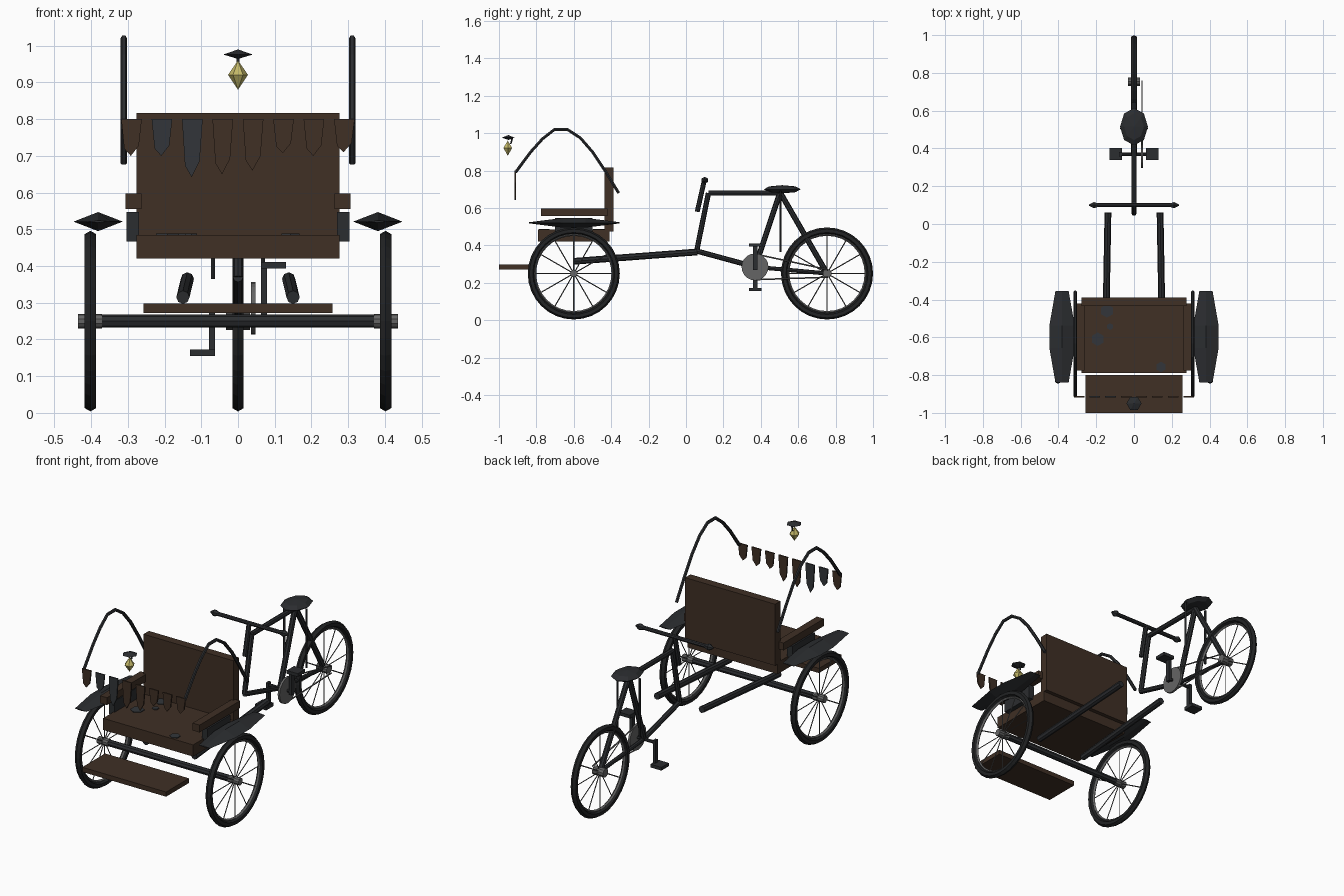
import bpy, bmesh, math
from mathutils import Vector, Matrix

if "Cube" in bpy.data.objects:
    bpy.data.objects.remove(bpy.data.objects["Cube"])


def material(name, rgb):
    m = bpy.data.materials.new(name)
    m.diffuse_color = (*rgb, 1)
    m.use_nodes = True
    m.node_tree.nodes["Principled BSDF"].inputs["Base Color"].default_value = m.diffuse_color
    return m


WOOD = material("dark_wood", (0.050, 0.029, 0.018))
FRAME = material("dark_metal", (0.024, 0.026, 0.029))
TYRE = material("black_rubber", (0.016, 0.017, 0.018))
STEEL = material("grey_steel", (0.13, 0.13, 0.13))
GLOW = material("pale_yellow_glass", (0.55, 0.48, 0.14))
SLATE = material("slate_cloth", (0.032, 0.036, 0.041))


def finish(name, bm, mat):
    bmesh.ops.recalc_face_normals(bm, faces=bm.faces[:])
    me = bpy.data.meshes.new(name)
    bm.to_mesh(me)
    bm.free()
    me.materials.append(mat)
    ob = bpy.data.objects.new(name, me)
    bpy.context.collection.objects.link(ob)
    return ob


def box(name, lo, hi, mat):
    lo, hi = Vector(lo), Vector(hi)
    bm = bmesh.new()
    bmesh.ops.create_cube(bm, size=1, matrix=Matrix.Translation((lo + hi) / 2)
                          @ Matrix.Diagonal((*(hi - lo), 1)))
    return finish(name, bm, mat)


def add_tube(bm, a, b, r, sides=8, r2=None):
    a, b = Vector(a), Vector(b)
    d = b - a
    rot = d.to_track_quat('Z', 'Y').to_matrix().to_4x4()
    bmesh.ops.create_cone(bm, cap_ends=True, segments=sides, radius1=r,
                          radius2=r if r2 is None else r2, depth=d.length,
                          matrix=Matrix.Translation((a + b) / 2) @ rot)


def tube(name, a, b, r, mat, sides=8):
    bm = bmesh.new()
    add_tube(bm, a, b, r, sides)
    return finish(name, bm, mat)


def loft(name, rings, mat, closed=False):
    """Skin a list of point rings; cap the ends unless closed."""
    bm = bmesh.new()
    vs = [[bm.verts.new(p) for p in ring] for ring in rings]
    n, k = len(vs), len(vs[0])
    for i in range(n if closed else n - 1):
        a, b = vs[i], vs[(i + 1) % n]
        for j in range(k):
            bm.faces.new((a[j], a[(j + 1) % k], b[(j + 1) % k], b[j]))
    if not closed:
        bm.faces.new(vs[0])
        bm.faces.new(vs[-1])
    return finish(name, bm, mat)


def torus(name, c, major, minor, mat, seg=32, sides=6):
    rings = []
    for i in range(seg):
        t = 2 * math.pi * i / seg
        ring = []
        for j in range(sides):
            u = 2 * math.pi * j / sides
            r = major + minor * math.cos(u)
            ring.append((c[0] + minor * math.sin(u),
                         c[1] + r * math.cos(t), c[2] + r * math.sin(t)))
        rings.append(ring)
    return loft(name, rings, mat, True)


# Wheels: tyre, rim, twelve spokes and hub
def wheel(name, x, y, hub_in, hub_out, hub_r):
    c = Vector((x, y, 0.25))
    torus(name + "_tyre", c, 0.228, 0.018, TYRE)
    torus(name + "_rim", c, 0.208, 0.007, STEEL, 32, 4)
    bm = bmesh.new()
    for i in range(12):
        t = math.pi * i / 6
        d = Vector((0, math.cos(t), math.sin(t)))
        add_tube(bm, c + d * 0.012, c + d * 0.208, 0.003, 4)
    finish(name + "_spokes", bm, STEEL)
    tube(name + "_hub", (hub_in, y, 0.25), (hub_out, y, 0.25), hub_r, STEEL, 10)


for side, s in (("left", -1), ("right", 1)):
    wheel(side + "_front_wheel", s * 0.402, -0.6, s * 0.37, s * 0.436, 0.02)
wheel("rear_wheel", 0, 0.754, -0.033, 0.033, 0.024)
tube("front_axle", (-0.385, -0.6, 0.25), (0.385, -0.6, 0.25), 0.018, FRAME)

# Passenger bench
box("seat", (-0.277, -0.79, 0.42), (0.277, -0.41, 0.485), WOOD)
box("backrest", (-0.277, -0.435, 0.475), (0.277, -0.388, 0.817), WOOD)
box("footboard", (-0.258, -1.0, 0.272), (0.258, -0.8, 0.298), WOOD)

# Dark patches on the seat
for i, (x, y, r) in enumerate([(-0.143, -0.46, 0.036), (-0.192, -0.61, 0.036),
                               (-0.127, -0.543, 0.018), (0.143, -0.757, 0.028)]):
    tube(f"seat_patch_{i + 1}", (x, y, 0.484), (x, y, 0.489), r, SLATE, 6)

# Side parts: armrests, brackets, mudguards, frame rails, canopy hoops
HOOP = [(-0.912, 0.79), (-0.83, 0.90), (-0.767, 0.97), (-0.703, 1.02),
        (-0.634, 1.02), (-0.565, 0.975), (-0.50, 0.90), (-0.43, 0.795), (-0.36, 0.68)]
for side, s in (("left", -1), ("right", 1)):
    xs = sorted((s * 0.263, s * 0.306))
    box(side + "_armrest", (xs[0], -0.775, 0.556), (xs[1], -0.42, 0.597), WOOD)
    xs = sorted((s * 0.27, s * 0.304))
    box(side + "_armrest_bracket", (xs[0], -0.70, 0.467), (xs[1], -0.50, 0.547), FRAME)
    rings = []
    for y, w, h in [(-0.242, 0.035, 0.003), (-0.06, 0.067, 0.026),
                    (0.06, 0.067, 0.026), (0.242, 0.035, 0.003)]:
        cx, cy = s * 0.381, -0.597 + y
        rings.append([(cx + w, cy, 0.521), (cx, cy, 0.521 + h),
                      (cx - w, cy, 0.521), (cx, cy, 0.521 - h)])
    loft(side + "_mudguard", rings, FRAME)
    tube(side + "_frame_rail", (s * 0.138, 0.06, 0.365), (s * 0.15, -0.6, 0.315), 0.018, FRAME)
    rings = []
    for i, (y, z) in enumerate(HOOP):
        p, q = HOOP[max(i - 1, 0)], HOOP[min(i + 1, len(HOOP) - 1)]
        nrm = Vector((0, -(q[1] - p[1]), q[0] - p[0])).normalized()
        rings.append([Vector((s * 0.311, y, z)) + 0.009 *
                      (Vector((math.cos(a), 0, 0)) + nrm * math.sin(a))
                      for a in (k * math.pi / 3 for k in range(6))])
    loft(side + "_canopy_hoop", rings, FRAME)

# Row of hanging pennants
TIPS = [0.70, 0.70, 0.642, 0.65, 0.66, 0.708, 0.70, 0.71]
for i, tip in enumerate(TIPS):
    x, h = -0.29 + i * 0.0828, 0.8 - tip
    outline = [(-0.028, 0), (0.028, 0), (0.02, -0.72 * h), (-0.002, -h), (-0.02, -0.8 * h)]
    rings = [[(x + u, y, 0.8 + v) for u, v in outline] for y in (-0.918, -0.91)]
    loft(f"pennant_{i + 1}", rings, SLATE if i in (1, 2) else WOOD)


# Lantern: faceted glass, cap and hook
def bipyramid(name, c, r, down, up, mat, sides):
    c = Vector(c)
    bm = bmesh.new()
    ring = [bm.verts.new(c + Vector((r * math.cos(a), r * math.sin(a), 0)))
            for a in (2 * math.pi * k / sides for k in range(sides))]
    for dz in (-down, up):
        apex = bm.verts.new(c + Vector((0, 0, dz)))
        for k in range(sides):
            bm.faces.new((ring[k], ring[(k + 1) % sides], apex))
    return finish(name, bm, mat)


bipyramid("lantern_glass", (0, -0.953, 0.921), 0.027, 0.041, 0.039, GLOW, 6)
bipyramid("lantern_cap", (0, -0.95, 0.976), 0.04, 0.012, 0.014, FRAME, 6)
tube("lantern_hook", (0, -0.928, 0.976), (0, -0.937, 0.942), 0.004, FRAME, 6)

# Cycle frame
FRAME_TUBES = [
    ("head_tube", (0.057, 0.37), (0.12, 0.68), 0.014),
    ("stem", (0.06, 0.58), (0.098, 0.748), 0.013),
    ("top_tube", (0.12, 0.68), (0.505, 0.68), 0.014),
    ("down_tube", (0.057, 0.37), (0.37, 0.285), 0.014),
    ("seat_tube", (0.505, 0.69), (0.37, 0.285), 0.015),
    ("seat_stay", (0.505, 0.68), (0.754, 0.25), 0.015),
    ("chain_stay", (0.37, 0.285), (0.754, 0.25), 0.011),
]
for name, a, b, r in FRAME_TUBES:
    tube(name, (0, *a), (0, *b), r, FRAME)

# Handlebar with faceted grips
tube("handlebar", (-0.215, 0.1, 0.748), (0.215, 0.1, 0.748), 0.011, FRAME)
for side, s in (("left", -1), ("right", 1)):
    bm = bmesh.new()
    add_tube(bm, (s * 0.19, 0.1, 0.748), (s * 0.213, 0.1, 0.748), 0.011, 6, 0.019)
    add_tube(bm, (s * 0.213, 0.1, 0.748), (s * 0.238, 0.1, 0.748), 0.019, 6, 0.004)
    finish(side + "_grip", bm, FRAME)
    tube(side + "_saddle_rod", (s * 0.068, 0.505, 0.365), (s * 0.068, 0.505, 0.69), 0.006, FRAME, 6)

# Saddle
bm = bmesh.new()
bmesh.ops.create_uvsphere(bm, u_segments=8, v_segments=4, radius=1,
                          matrix=Matrix.Translation((0, 0.515, 0.7))
                          @ Matrix.Diagonal((0.074, 0.099, 0.022, 1)))
finish("saddle", bm, FRAME)

# Cranks, pedals, chainring and chain
tube("crank_axle", (-0.072, 0.37, 0.283), (0.072, 0.37, 0.283), 0.009, FRAME)
for side, s in (("left", -1), ("right", 1)):
    z_end = 0.283 + s * 0.119
    zs = sorted((0.283 - s * 0.015, z_end + s * 0.008))
    box(side + "_crank", (s * 0.071 - 0.008, 0.358, zs[0]),
        (s * 0.071 + 0.008, 0.382, zs[1]), FRAME)
    xs = sorted((s * 0.063, s * 0.131))
    box(side + "_pedal", (xs[0], 0.338, z_end - 0.009), (xs[1], 0.403, z_end + 0.009), FRAME)
tube("chainring", (0.036, 0.369, 0.285), (0.048, 0.369, 0.285), 0.072, STEEL, 20)
for name, s in (("upper", 1), ("lower", -1)):
    tube(name + "_chain", (0.042, 0.375, 0.285 + s * 0.068),
         (0.042, 0.76, 0.25 + s * 0.02), 0.004, STEEL, 6)
